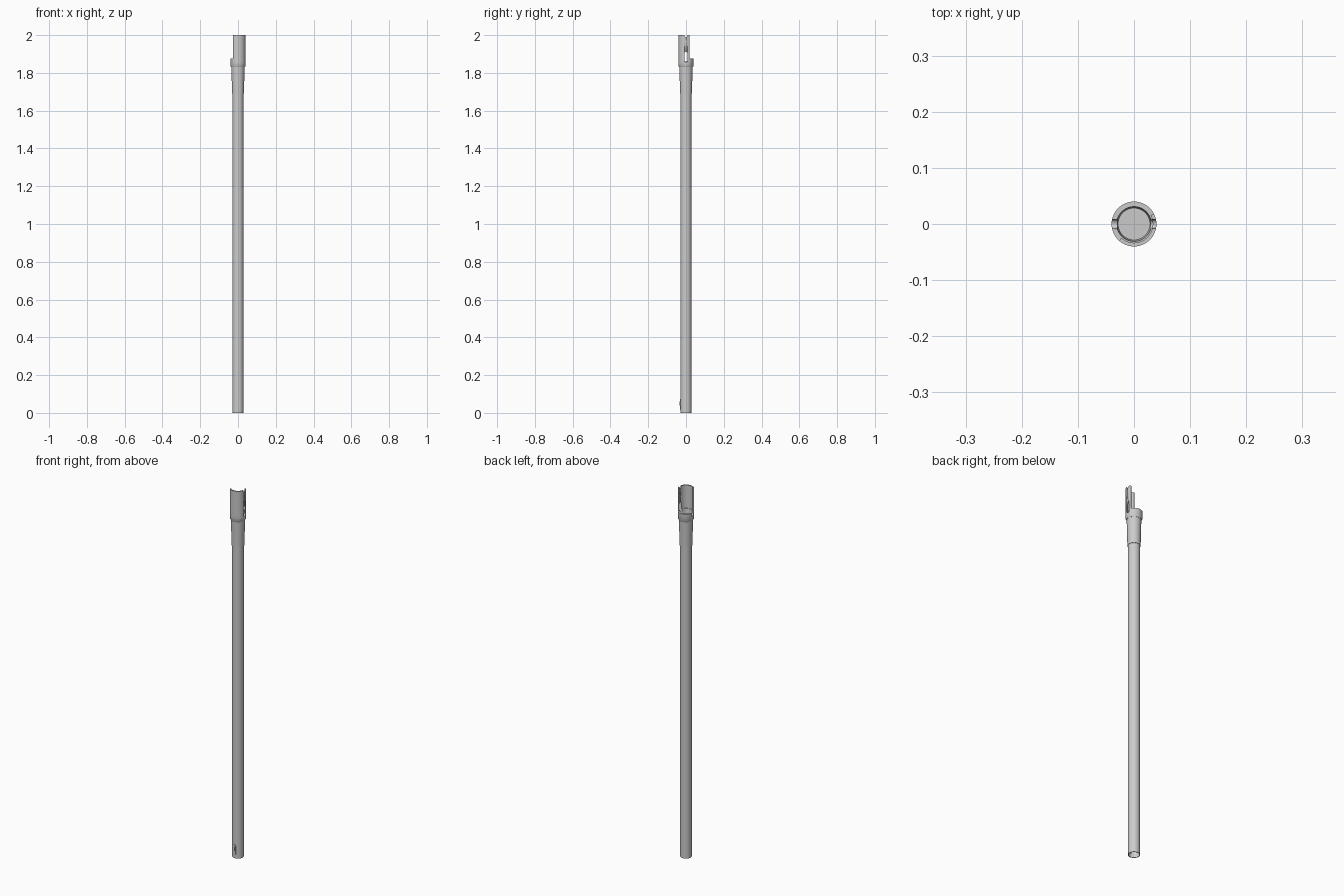
import bpy, bmesh
from math import cos, sin, radians, pi

if "Cube" in bpy.data.objects:
    bpy.data.objects.remove(bpy.data.objects["Cube"])


def finish(bm, name, angle=35):
    bmesh.ops.remove_doubles(bm, verts=bm.verts, dist=1e-6)
    bmesh.ops.recalc_face_normals(bm, faces=bm.faces)
    me = bpy.data.meshes.new(name)
    bm.to_mesh(me)
    bm.free()
    ob = bpy.data.objects.new(name, me)
    bpy.context.collection.objects.link(ob)
    bpy.context.view_layer.objects.active = ob
    ob.select_set(True)
    bpy.ops.object.shade_smooth_by_angle(angle=radians(angle))
    ob.select_set(False)
    return ob


def sweep(name, profile, a0=0, a1=360, n=48):
    """Sweep a closed (r, z) profile around z; partial sweeps get end caps."""
    bm = bmesh.new()
    full = a1 - a0 == 360
    rings = []
    for i in range(n if full else n + 1):
        a = radians(a0 + (a1 - a0) * i / n)
        rings.append([bm.verts.new((r * cos(a), r * sin(a), z)) for r, z in profile])
    m = len(profile)
    for i in range(n):
        p, q = rings[i], rings[(i + 1) % len(rings)]
        for j in range(m):
            k = (j + 1) % m
            bm.faces.new((p[j], q[j], q[k], p[k]))
    if not full:
        bm.faces.new(rings[0])
        bm.faces.new(rings[-1])
    return finish(bm, name)


def capsule(name, center, width, height, depth, axis='X', n=8):
    """Rounded slot-shaped block standing along z, extruded along x or y."""
    bm = bmesh.new()
    r, h = width / 2, height / 2 - width / 2
    pts = [(r * cos(pi * i / n), h + r * sin(pi * i / n)) for i in range(n + 1)]
    pts += [(-u, -v) for u, v in pts]
    ends = []
    for d in (-depth / 2, depth / 2):
        ends.append([bm.verts.new((center[0] + (d if axis == 'X' else u),
                                   center[1] + (u if axis == 'X' else d),
                                   center[2] + v)) for u, v in pts])
    for i in range(len(pts)):
        k = (i + 1) % len(pts)
        bm.faces.new((ends[0][i], ends[0][k], ends[1][k], ends[1][i]))
    bm.faces.new(ends[0])
    bm.faces.new(ends[1])
    return finish(bm, name)


def cut(target, cutter):
    mod = target.modifiers.new("cut", 'BOOLEAN')
    mod.operation, mod.object, mod.solver = 'DIFFERENCE', cutter, 'EXACT'
    bpy.context.view_layer.objects.active = target
    bpy.ops.object.modifier_apply(modifier=mod.name)
    bpy.data.objects.remove(cutter)


# Long hollow pole
sweep("pole_tube", [(0.0295, 0), (0.0295, 1.835), (0.0265, 1.835), (0.0265, 0)])

# Plug closing the top of the pole
bm = bmesh.new()
bmesh.ops.create_cone(bm, cap_ends=True, segments=48, radius1=0.0285, radius2=0.0285, depth=0.006)
bmesh.ops.translate(bm, verts=bm.verts, vec=(0, 0, 1.838))
finish(bm, "pole_plug")

# Slightly flared sleeve under the collar
sweep("flared_sleeve", [(0.0295, 1.69), (0.0315, 1.69), (0.035, 1.835), (0.0295, 1.835)])

# Collar with a notch on the left
collar = sweep("collar", [(0.036, 1.83), (0.04, 1.838), (0.04, 1.875), (0.031, 1.875), (0.028, 1.835), (0.028, 1.83)])
cut(collar, capsule("notch_cutter", (-0.036, 0, 1.88), 0.016, 0.04, 0.03))

# Half-open cradle above the collar, with a slot and a top notch
cradle = sweep("cradle_shell", [(0.0335, 1.85), (0.04, 1.85), (0.04, 2.0), (0.0335, 2.0)], -132, 28, 32)
cut(cradle, capsule("slot_cutter", (0.037, 0, 1.885), 0.016, 0.055, 0.03))
cut(cradle, capsule("top_cutter", (0.037, 0, 2.005), 0.016, 0.03, 0.03))
cut(collar, capsule("collar_slot_cutter", (0.037, 0, 1.885), 0.016, 0.055, 0.03))

# Spring button and its plate near the foot
capsule("spring_plate", (0, -0.0285, 0.045), 0.014, 0.055, 0.006, 'Y')
capsule("spring_button", (0, -0.031, 0.05), 0.007, 0.02, 0.008, 'Y')
